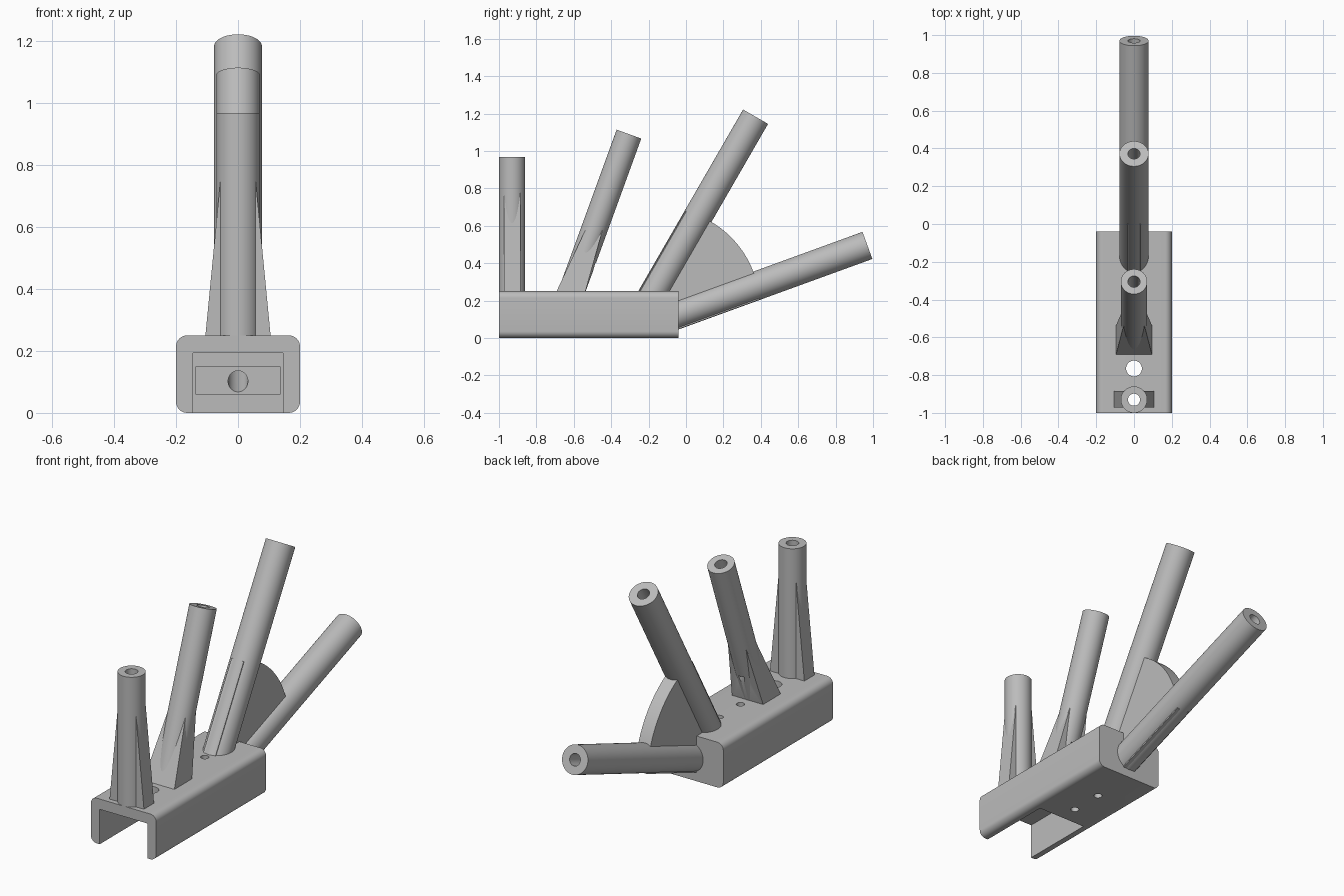
import bpy, bmesh
from math import sin, cos, tan, radians, pi
from mathutils import Vector, Matrix

old = bpy.data.objects.get("Cube")
if old:
    bpy.data.objects.remove(old, do_unlink=True)

grey = bpy.data.materials.new("plain_grey")
grey.use_nodes = True
colour = (0.5, 0.5, 0.5, 1)
grey.diffuse_color = colour
grey.node_tree.nodes["Principled BSDF"].inputs["Base Color"].default_value = colour


def finish(name, bm):
    bmesh.ops.recalc_face_normals(bm, faces=bm.faces)
    mesh = bpy.data.meshes.new(name)
    bm.to_mesh(mesh)
    bm.free()
    obj = bpy.data.objects.new(name, mesh)
    mesh.materials.append(grey)
    bpy.context.collection.objects.link(obj)
    return obj


def box(name, low, high, round_y=0):
    """Box between two corners, with optional rounding of the edges along y."""
    low, high = Vector(low), Vector(high)
    bm = bmesh.new()
    bmesh.ops.create_cube(bm, size=1)
    for v in bm.verts:
        v.co = (low + high) / 2 + v.co * (high - low)
    if round_y:
        edges = [e for e in bm.edges
                 if abs(e.verts[0].co.y - e.verts[1].co.y) > 0.1]
        bmesh.ops.bevel(bm, geom=edges, offset=round_y, segments=8,
                        profile=0.5, affect='EDGES')
    return finish(name, bm)


def rod(name, start, end, radius, sides=64):
    """Cylinder between two points."""
    start, end = Vector(start), Vector(end)
    axis = end - start
    turn = axis.to_track_quat('Z', 'Y').to_matrix().to_4x4()
    bm = bmesh.new()
    bmesh.ops.create_cone(bm, cap_ends=True, segments=sides, radius1=radius,
                          radius2=radius, depth=axis.length,
                          matrix=Matrix.Translation((start + end) / 2) @ turn)
    return finish(name, bm)


def taper(name, bottom, top):
    """Four-sided foot; each end is (centre y, z, half x, half y)."""
    bm = bmesh.new()
    rings = []
    for y, z, hx, hy in (bottom, top):
        rings.append([bm.verts.new((sx * hx, y + sy * hy, z))
                      for sx, sy in ((-1, -1), (1, -1), (1, 1), (-1, 1))])
        bm.faces.new(rings[-1])
    for i in range(4):
        j = (i + 1) % 4
        bm.faces.new((rings[0][i], rings[0][j], rings[1][j], rings[1][i]))
    return finish(name, bm)


def web(name, outline, half):
    """Flat plate from a (y, z) outline, centred on x = 0."""
    bm = bmesh.new()
    face = bm.faces.new([bm.verts.new((-half, y, z)) for y, z in outline])
    made = bmesh.ops.extrude_face_region(bm, geom=[face])["geom"]
    bmesh.ops.translate(bm, vec=(2 * half, 0, 0),
                        verts=[v for v in made if isinstance(v, bmesh.types.BMVert)])
    return finish(name, bm)


# Base block
parts = [box("base", (-0.2, -1, 0), (0.2, -0.04, 0.25), 0.036)]

# Cutters: open channel, inner pocket, vertical holes
cutters = [box("channel_cutter", (-0.146, -1.1, -0.1), (0.146, -0.58, 0.193)),
           box("pocket_cutter", (-0.135, -0.65, 0.06), (0.135, -0.11, 0.15))]
for y, r in ((-0.765, 0.042), (-0.475, 0.021), (-0.29, 0.021)):
    cutters.append(rod("hole_cutter", (0, y, -0.1), (0, y, 0.4), r))

# Tubes: name, end y, end z, tilt, radius, length, bore length
tubes = (("upright_tube", -0.93, 0.968, 90, 0.07, 0.76, 0.9),
         ("steep_tube", -0.305, 1.09, 70, 0.07, 0.926, 1.03),
         ("long_tube", 0.372, 1.183, 60, 0.077, 1.135, 1.24),
         ("low_tube", 0.97, 0.495, 20, 0.077, 1.117, 1.17))
for name, y, z, tilt, radius, length, bore in tubes:
    end = Vector((0, y, z))
    along = Vector((0, cos(radians(tilt)), sin(radians(tilt))))
    parts.append(rod(name, end - along * length, end, radius))
    cutters.append(rod("bore_cutter", end - along * bore, end + along * 0.1, 0.032))

# Tapered feet around the two front tubes
parts.append(taper("upright_foot", (-0.928, 0.22, 0.108, 0.044),
                   (-0.928, 0.79, 0.053, 0.044)))
parts.append(taper("steep_foot", (-0.626, 0.22, 0.099, 0.08),
                   (-0.476, 0.62, 0.05, 0.042)))

# Rounded web joining the two rear tubes
outline = [(-0.08, 0.033), (-0.08, 0.2), (-0.279, 0.2)]
for i in range(33):
    a = radians(75.6 + (4.4 - 75.6) * i / 32)
    outline.append((-0.135 + 0.53 * cos(a), 0.165 + 0.53 * sin(a)))
parts.append(web("rear_web", outline, 0.037))

# Cut every part, then remove the cutters
for part in parts:
    for cutter in cutters:
        mod = part.modifiers.new("cut", 'BOOLEAN')
        mod.operation = 'DIFFERENCE'
        mod.solver = 'EXACT'
        mod.object = cutter
bpy.context.view_layer.update()
graph = bpy.context.evaluated_depsgraph_get()
meshes = [bpy.data.meshes.new_from_object(p.evaluated_get(graph)) for p in parts]
for part, mesh in zip(parts, meshes):
    part.modifiers.clear()
    part.data = mesh
for cutter in cutters:
    bpy.data.objects.remove(cutter, do_unlink=True)

# Smooth round surfaces, keep edges sharp
bpy.ops.object.select_all(action='DESELECT')
for part in parts:
    part.select_set(True)
bpy.context.view_layer.objects.active = parts[0]
bpy.ops.object.shade_smooth_by_angle(angle=radians(30))
